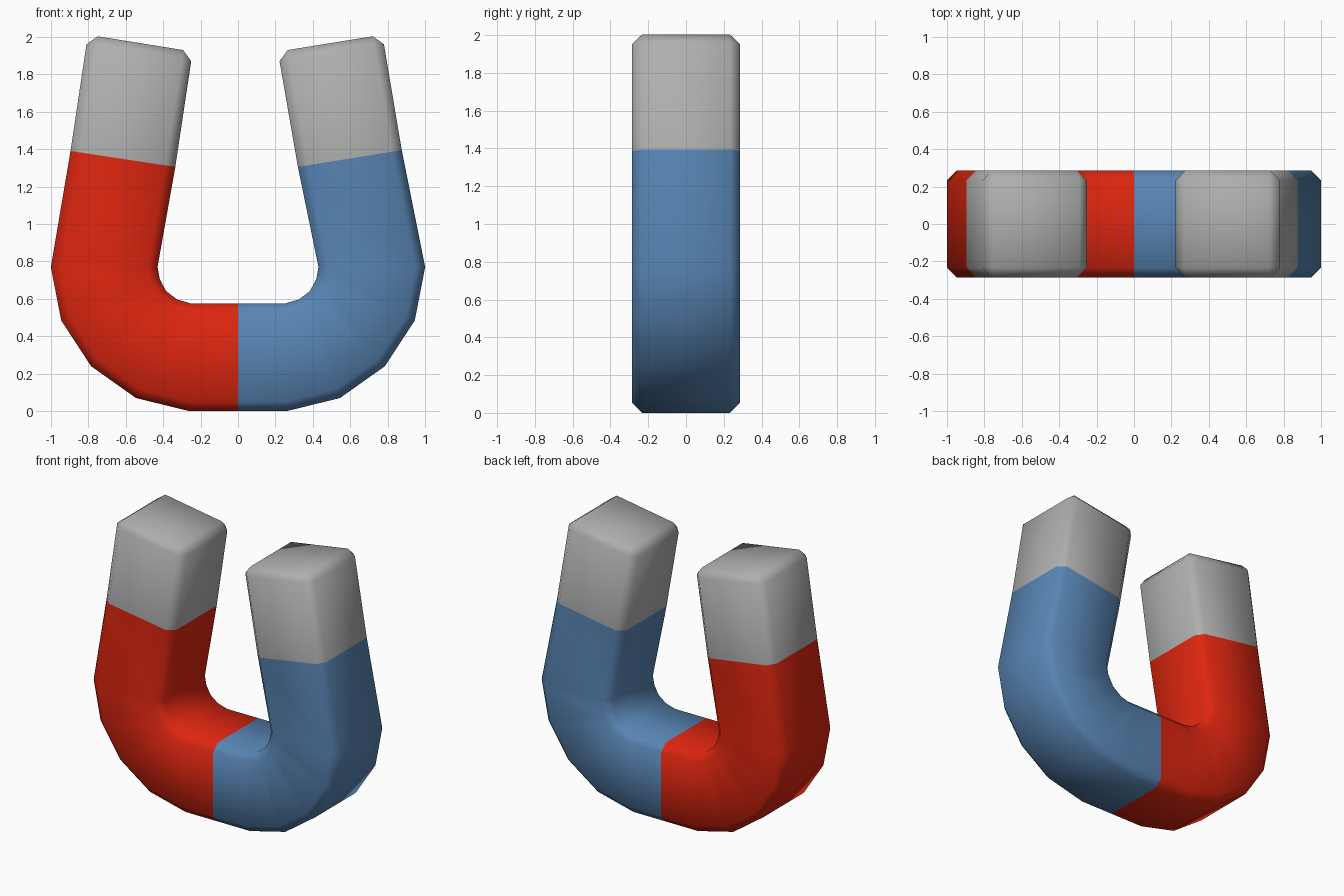
import bpy, bmesh
from mathutils import Vector

if "Cube" in bpy.data.objects:
    bpy.data.objects.remove(bpy.data.objects["Cube"])

HALF, CH = 0.285, 0.052          # half depth and chamfer width


def material(name, rgb):
    m = bpy.data.materials.new(name)
    m.diffuse_color = (*rgb, 1)
    m.use_nodes = True
    m.node_tree.nodes["Principled BSDF"].inputs["Base Color"].default_value = m.diffuse_color
    return m


# Stations along the bar: (outer x, outer z, inner x, inner z)
bend = [(0.26, 0.0, 0.25, 0.575), (0.545, 0.07, 0.326, 0.597),
        (0.785, 0.24, 0.385, 0.642), (0.945, 0.485, 0.418, 0.705),
        (1.0, 0.77, 0.43, 0.77)]
right_arm = [(0.875, 1.395, 0.32, 1.305), (0.78, 1.96, 0.222, 1.87)]
left_arm = [(0.895, 1.39, 0.335, 1.305), (0.81, 1.96, 0.25, 1.87)]


def ring(bm, station, lift=0.0, end=False):
    """Chamfered square section; an end ring collapses to the inset tip face."""
    o = Vector((station[0], 0, station[1]))
    i = Vector((station[2], 0, station[3]))
    d = (i - o).normalized()
    up = Vector((d.z, 0, -d.x))
    if up.z < 0:
        up = -up
    o, i = o + up * lift, i + up * lift
    c, y = Vector((0, 1, 0)) * (HALF - CH), Vector((0, 1, 0)) * HALF
    if end:
        o, i, y = o + d * CH, i - d * CH, c
    k = Vector() if end else d * CH
    pts = [o - c, o + k - y, i - k - y, i - c, i + c, i - k + y, o + k + y, o + c]
    return [bm.verts.new(p) for p in pts]


def flip(s):
    return (-s[0], s[1], -s[2], s[3])


bm = bmesh.new()
left = [flip(s) for s in reversed(bend + left_arm)]
path = left + [(0, 0, 0, 0.575)] + bend + right_arm
rings = [ring(bm, s) for s in path]
rings.insert(0, ring(bm, path[0], CH, True))
rings.append(ring(bm, path[-1], CH, True))

# Skin the rings; colour by station: tips grey, left red, right blue
last = len(rings) - 2
for n, (a, b) in enumerate(zip(rings, rings[1:])):
    idx = 0 if n < 2 or n > last - 2 else (1 if n < last / 2 else 2)
    for j in range(8):
        k = (j + 1) % 8
        bm.faces.new((a[j], a[k], b[k], b[j])).material_index = idx
for r in (rings[0], rings[-1]):
    bm.faces.new(r).material_index = 0
bmesh.ops.remove_doubles(bm, verts=bm.verts, dist=0.0005)
bmesh.ops.recalc_face_normals(bm, faces=bm.faces)
for f in bm.faces:
    f.smooth = True

mesh = bpy.data.meshes.new("horseshoe_magnet")
bm.to_mesh(mesh)
bm.free()
for m in (material("steel grey", (0.42, 0.43, 0.42)),
          material("red paint", (0.73, 0.019, 0.005)),
          material("blue paint", (0.098, 0.235, 0.456))):
    mesh.materials.append(m)
obj = bpy.data.objects.new("horseshoe_magnet", mesh)
bpy.context.collection.objects.link(obj)
